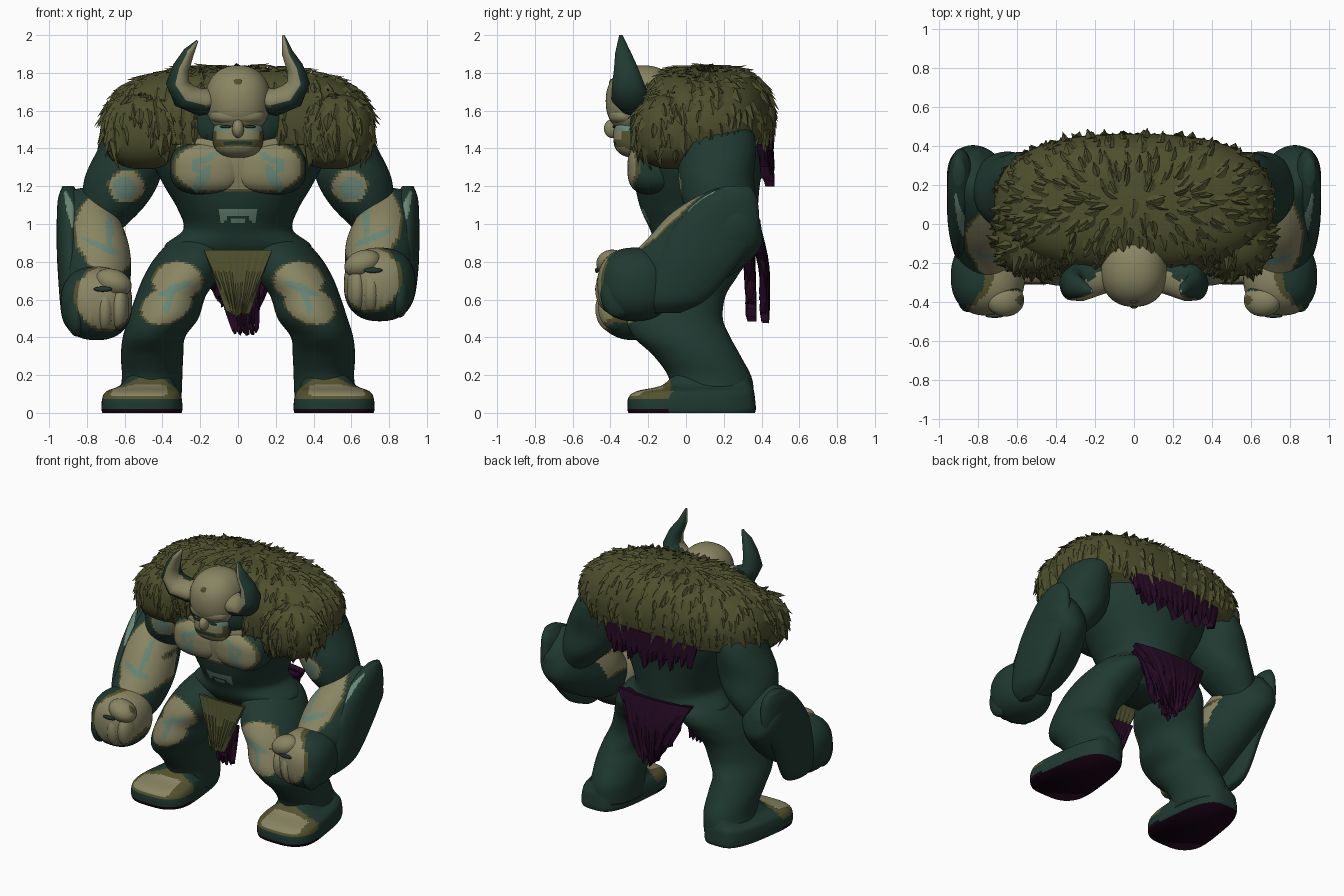
import bpy, bmesh, math, random
from mathutils import Vector, Matrix

if "Cube" in bpy.data.objects:
    bpy.data.objects.remove(bpy.data.objects["Cube"])

random.seed(4)
COLORS = [("dark_green_skin", (0.0145, 0.041, 0.031)), ("bone_paint", (0.25, 0.235, 0.125)),
          ("olive_edge", (0.09, 0.084, 0.028)), ("pale_teal", (0.14, 0.24, 0.18)),
          ("fur_olive", (0.076, 0.079, 0.026)), ("purple_cloth", (0.019, 0.003, 0.018)),
          ("sole_black", (0.009, 0.001, 0.007))]
MATS = []
for nm, c in COLORS:
    m = bpy.data.materials.new(nm)
    m.diffuse_color = (*c, 1)
    m.use_nodes = True
    m.node_tree.nodes["Principled BSDF"].inputs["Base Color"].default_value = m.diffuse_color
    MATS.append(m)
GREEN, BONE, EDGE, TEAL, FUR, PURPLE, SOLE = range(7)


def finish(bm, name, rule=GREEN, smooth=True):
    """Turn a bmesh into an object; rule is a colour index or f(center, normal)."""
    bmesh.ops.recalc_face_normals(bm, faces=bm.faces[:])
    bm.normal_update()
    for f in bm.faces:
        f.smooth = smooth
        f.material_index = rule if isinstance(rule, int) else rule(f.calc_center_median(), f.normal)
    me = bpy.data.meshes.new(name)
    bm.to_mesh(me)
    bm.free()
    for m in MATS:
        me.materials.append(m)
    ob = bpy.data.objects.new(name, me)
    bpy.context.collection.objects.link(ob)
    return ob


def patches(bone, teal=(), dz=0.0, limit=0.1):
    """Painted ovals (x, z, rx, rz, tilt) on front-facing skin, with an olive rim."""
    def dist(c, p):
        dx, dzz = abs(c.x) - p[0], c.z - dz - p[1]
        t = p[4] if len(p) > 4 else 0
        u, v = dx * math.cos(t) + dzz * math.sin(t), dzz * math.cos(t) - dx * math.sin(t)
        return math.hypot(u / p[2], v / p[3])

    def rule(c, n):
        if n.y > limit:
            return GREEN
        d = min((dist(c, p) for p in bone), default=9)
        if any(dist(c, p) < 1 for p in teal):
            return TEAL
        return BONE if d < 0.92 else EDGE if d < 1 else GREEN
    return rule


def loft(name, stations, rule=GREEN, s=1, axis=(0, 0, 1), exp=2.0, n=64, sub=9):
    """Skin through oval sections (x, y, z, half width, half depth)."""
    P = [Vector(p) for p in stations]
    P = [P[0]] + P + [P[-1]]
    path = []
    for i in range(1, len(P) - 2):
        a, b, c, d = P[i - 1:i + 3]
        for k in range(sub):
            t = k / sub
            path.append(0.5 * (2 * b + (c - a) * t + (2 * a - 5 * b + 4 * c - d) * t * t
                               + (3 * b - a - 3 * c + d) * t ** 3))
    path.append(P[-1])
    ax = Vector(axis).normalized()
    u = (Vector((1, 0, 0)) - ax * ax.x).normalized()
    v = ax.cross(u)
    bm = bmesh.new()
    rings = []
    for p in path:
        ring = []
        for k in range(n):
            co, si = math.cos(math.tau * k / n), math.sin(math.tau * k / n)
            q = Vector(p[:3]) + u * p[3] * math.copysign(abs(co) ** (2 / exp), co) \
                + v * p[4] * math.copysign(abs(si) ** (2 / exp), si)
            ring.append(bm.verts.new((q.x * s, q.y, q.z)))
        rings.append(ring)
    for r0, r1 in zip(rings, rings[1:]):
        for k in range(n):
            bm.faces.new((r0[k], r0[(k + 1) % n], r1[(k + 1) % n], r1[k]))
    bm.faces.new(rings[0])
    bm.faces.new(rings[-1])
    return finish(bm, name, rule)


def blob(name, c, r, rule=GREEN, s=1, tilt=0.0, seg=32, box=2.0):
    """Ellipsoid; box above 2 squares it off."""
    bm = bmesh.new()
    bmesh.ops.create_uvsphere(bm, u_segments=seg, v_segments=seg * 3 // 4, radius=1)
    for v in bm.verts:
        v.co /= sum(abs(k) ** box for k in v.co) ** (1 / box)
    bm.transform(Matrix.Translation((c[0] * s, c[1], c[2])) @ Matrix.Rotation(tilt * s, 4, 'Y')
                 @ Matrix.Diagonal((*r, 1)))
    return finish(bm, name, rule)


def cloth(name, w, y, z, mat, rag, x0=0.0, curve=0.5, cols=18, bulge=0.0, thick=0.025):
    """Ragged hanging sheet; w, y, z are (top, bottom) pairs."""
    bm = bmesh.new()
    rows = 6
    ends = [random.uniform(-rag, rag) - (0.5 * rag if i % 2 else 0) for i in range(cols + 1)]
    g = []
    for j in range(rows + 1):
        t = j / rows
        line = []
        for i in range(cols + 1):
            k = 2 * i / cols - 1
            x = k * (w[0] + (w[1] - w[0]) * t)
            yy = y[0] + (y[1] - y[0]) * t + curve * x * x + bulge * math.sin(math.pi * t) + (0.01 if i % 2 else 0) * t
            line.append(bm.verts.new((x + x0 * t, yy, z[0] + (z[1] + ends[i] + abs(k) * rag - z[0]) * t)))
        g.append(line)
    for j in range(rows):
        for i in range(cols):
            bm.faces.new((g[j][i], g[j][i + 1], g[j + 1][i + 1], g[j + 1][i]))
    ob = finish(bm, name, mat, False)
    mod = ob.modifiers.new("thickness", 'SOLIDIFY')
    mod.thickness = thick
    mod.offset = 0


def tufts(name, source, count, length):
    """Small pointed locks scattered over a fur surface."""
    bm = bmesh.new()
    faces = [p for p in source.data.polygons if p.normal.z > -0.6]
    for p in random.choices(faces, [p.area for p in faces], k=count):
        n = p.normal.copy()
        side = n.cross(Vector((0, 0, 1)))
        side = side.normalized() if side.length > 0.01 else Vector((1, 0, 0))
        down = side.cross(n)
        down = -down if down.z > 0 else down
        d = (down + n * random.uniform(0.1, 0.4) + side * random.uniform(-0.4, 0.4)).normalized()
        L, w = length * random.uniform(0.6, 1.3), random.uniform(0.02, 0.04)
        c = p.center
        a, b = bm.verts.new(c + side * w - n * 0.006), bm.verts.new(c - side * w - n * 0.006)
        e, tip = bm.verts.new(c + n * 0.012 - down * 0.03), bm.verts.new(c + d * L)
        for f in ((a, e, tip), (e, b, tip), (b, a, tip), (a, b, e)):
            bm.faces.new(f)
    finish(bm, name, FUR, False)


# Torso, chest and neck
loft("torso", [(0, .10, .76, .22, .16), (0, .10, .87, .39, .25), (0, .09, .97, .29, .28),
               (0, .07, 1.08, .32, .31), (0, .06, 1.2, .39, .33), (0, .06, 1.32, .45, .35),
               (0, .07, 1.45, .48, .35), (0, .1, 1.6, .46, .31), (0, .1, 1.72, .3, .2)],
     patches([(.1, 1.4, .24, .07), (0, 1.3, .2, .13)],
             [(0, 1.065, .11, .02), (.08, 1.04, .025, .03), (0, 1.02, .04, .012)]), n=96)
for s in (1, -1):
    blob("pectoral", (.165, -.17, 1.295), (.195, .14, .14),
         patches([(.15, 1.3, .2, .135)], [(.19, 1.24, .03, .08, .5), (.16, 1.35, .05, .018, -.5),
                                          (.22, 1.31, .018, .05)], limit=0.25), s, seg=64, box=2.8)
blob("neck", (0, -.13, 1.565), (.27, .18, .19), box=2.6)

# Head, face and horns
def skull(c, n):
    return BONE if (n.y < .35 or n.z > .2) and c.z > 1.5 else GREEN
def face(c, n):
    if n.y > -.15:
        return GREEN
    if abs(c.z - 1.43) < .009 and abs(c.x) < .08:
        return GREEN
    return TEAL if c.z > 1.49 and abs(c.x) > .05 else EDGE if 1.41 < c.z < 1.45 or abs(c.x) > .115 else BONE
blob("cranium", (0, -.23, 1.65), (.175, .195, .19), skull, seg=40, box=2.25)
blob("jaw", (0, -.25, 1.465), (.135, .135, .115), face, seg=56, box=2.7)
blob("brow", (0, -.305, 1.575), (.148, .105, .055), BONE, box=2.5)
blob("nose", (0, -.39, 1.505), (.032, .045, .05), BONE, seg=16)
blob("forehead_spot", (0, -.395, 1.733), (.03, .014, .036), EDGE, seg=16)
for s in (1, -1):
    def horn_paint(c, n, s=s):
        if n.x * s > .3 or n.z < -.45 or n.y > .05:
            return GREEN
        return EDGE if n.x * s > .18 or n.z < -.35 else BONE
    blob("eye", (.065, -.382, 1.515), (.03, .008, .008), GREEN, s, seg=12)
    pts = [((.10, -.24, 1.66), .085), ((.2, -.27, 1.645), .09), ((.285, -.30, 1.68), .09),
           ((.322, -.31, 1.75), .075), ((.3, -.32, 1.83), .056), ((.26, -.335, 1.91), .037),
           ((.24 if s > 0 else .215, -.345, 2.0 if s > 0 else 1.97), .008)]
    bm = bmesh.new()
    rings = []
    for i, (p, r) in enumerate(pts):
        t = (Vector(pts[min(i + 1, 6)][0]) - Vector(pts[max(i - 1, 0)][0])).normalized()
        v = Vector((0, 1, 0)) - t * t.y
        v.normalize()
        u = t.cross(v)
        rings.append([bm.verts.new(Matrix.Diagonal((s, 1, 1)) @ (Vector(p) + (u * math.cos(a) * .8 + v * math.sin(a) * 1.1) * r))
                      for a in [math.tau * k / 32 for k in range(32)]])
    for a, b in zip(rings, rings[1:]):
        for k in range(32):
            bm.faces.new((a[k], a[(k + 1) % 32], b[(k + 1) % 32], b[k]))
    bm.faces.new(rings[0])
    bm.faces.new(rings[-1])
    finish(bm, "horn", horn_paint)

# Fur mantle with shoulder drapes
mantle = loft("fur_mantle", [(0, .1, 1.42, .69, .345), (0, .1, 1.5, .715, .36), (0, .1, 1.6, .705, .36),
                             (0, .1, 1.7, .635, .33), (0, .1, 1.77, .51, .275), (0, .1, 1.815, .31, .18),
                             (0, .1, 1.83, .08, .05)], FUR, exp=2.5, n=64, sub=6)
tufts("mantle_tufts", mantle, 480, .065)
for s in (1, -1):
    drape = blob("shoulder_drape", (.50, -.07, 1.49), (.215, .2, .2), FUR, s, box=2.4)
    tufts("drape_tufts", drape, 150, .08)
cloth("mantle_hem", (.38, .33), (.435, .435), (1.46, 1.27), PURPLE, .05, curve=-.3, cols=32, thick=.05)

# Loincloth front and back
cloth("front_apron", (.18, .05), (-.19, -.25), (.86, .52), FUR, .015, curve=.3)
cloth("front_underlayer", (.12, .06), (-.17, -.2), (.7, .43), PURPLE, .03, x0=.04)
cloth("back_cloth", (.29, .1), (.385, .41), (.95, .55), PURPLE, .06, curve=-.45, cols=24, bulge=.02, thick=.04)
cloth("back_cloth_inner", (.27, .12), (.34, .34), (.93, .56), PURPLE, .06, curve=-.4, cols=20, thick=.05)

# Arms, fists, legs and feet
for s in (1, -1):
    dz = 0 if s > 0 else -.1
    loft("upper_arm", [(.5, .15, 1.62, .1, .1), (.54, .16, 1.5, .15, .19), (.58, .17, 1.39, .165, .2),
                       (.61, .16, 1.25, .2, .2), (.66, .18, 1.1, .17, .19), (.74, .2, .95, .1, .12)],
         patches([(.59, 1.2, .1, .09), (.57, 1.4, .045, .08)], [(.6, 1.19, .06, .06, .5)]), s)
    loft("forearm", [(.84, .36, 1.07, .05, .06), (.82, .3, 1.04, .13, .18), (.79, .19, .965, .17, .22),
                     (.76, .04, .87 + dz * .4, .19, .22), (.75, -.1, .77 + dz * .8, .175, .185),
                     (.75, -.22, .7 + dz, .12, .15)],
         patches([(.73, 1.04, .14, .19, .25), (.68, .9, .14, .12)],
                 [(.72, .93, .11, .018, .4), (.68, 1.02, .018, .09)], dz * .5, .25),
         s, axis=(0, -.83, -.55), n=80, sub=12)
    # raised outer ridge of the forearm
    loft("forearm_ridge", [(.9, .27, 1.2, .03, .07), (.89, .22, 1.12, .065, .16), (.89, .14, .94, .07, .235),
                           (.885, .04, .76, .07, .21), (.87, -.05, .6 + dz, .06, .16), (.84, -.1, .53 + dz, .03, .07)],
         patches([], [(.875, 1.04, .02, .14, -.3)], limit=-.1), s)
    hand = patches([(.70, .71, .165, .18)], [], dz, .5)
    blob("fist", (.75, -.27, .68 + dz), (.19, .2, .195), hand, s, seg=48, box=2.35)
    for i in range(4):
        blob("finger", (.63 + .075 * i, -.385 + .014 * abs(i - 1), .66 + dz - .01 * i), (.055, .095, .125), hand, s, seg=28)
    blob("thumb", (.66, -.39, .79 + dz), (.1, .085, .07), hand, s, tilt=-.35, seg=28)
    blob("finger_gap", (.715, -.472, .755 + dz), (.05, .01, .014), GREEN, s, seg=12)
    loft("leg", [(.47, .13, .05, .17, .23), (.455, .13, .18, .16, .22), (.455, .06, .3, .165, .23),
                 (.445, -.02, .4, .165, .255), (.395, -.06, .5, .185, .255), (.355, -.04, .62, .185, .25),
                 (.30, .0, .72, .2, .27), (.25, .06, .82, .19, .27), (.2, .1, .9, .16, .22),
                 (.17, .1, .96, .05, .1)],
         patches([(.32, .7, .14, .105), (.38, .57, .145, .1, -.4)],
                 [(.33, .66, .1, .022, -.4), (.36, .6, .022, .08, .3)]), s)

    def foot_paint(c, n):
        if n.z < -.5 or c.z < .022 and c.y < -.1:
            return SOLE
        if c.y < -.08 and c.z > .075 and n.y < .3:
            return BONE if c.z > .09 and .38 < abs(c.x) < .67 and c.y < -.12 else EDGE
        return GREEN
    foot = loft("foot", [(.51, .03, 0, .225, .335), (.51, .03, .025, .23, .34), (.51, .03, .08, .225, .335),
                         (.505, .05, .115, .21, .31), (.48, .11, .145, .17, .24), (.46, .13, .2, .14, .2)],
                foot_paint, s, exp=3.2)
    for v in foot.data.vertices:  # narrower heel
        k = 1 - .28 * min(1, max(0, (v.co.y + .2) / .5))
        v.co.x = s * (.47 + (abs(v.co.x) - .47) * k)
